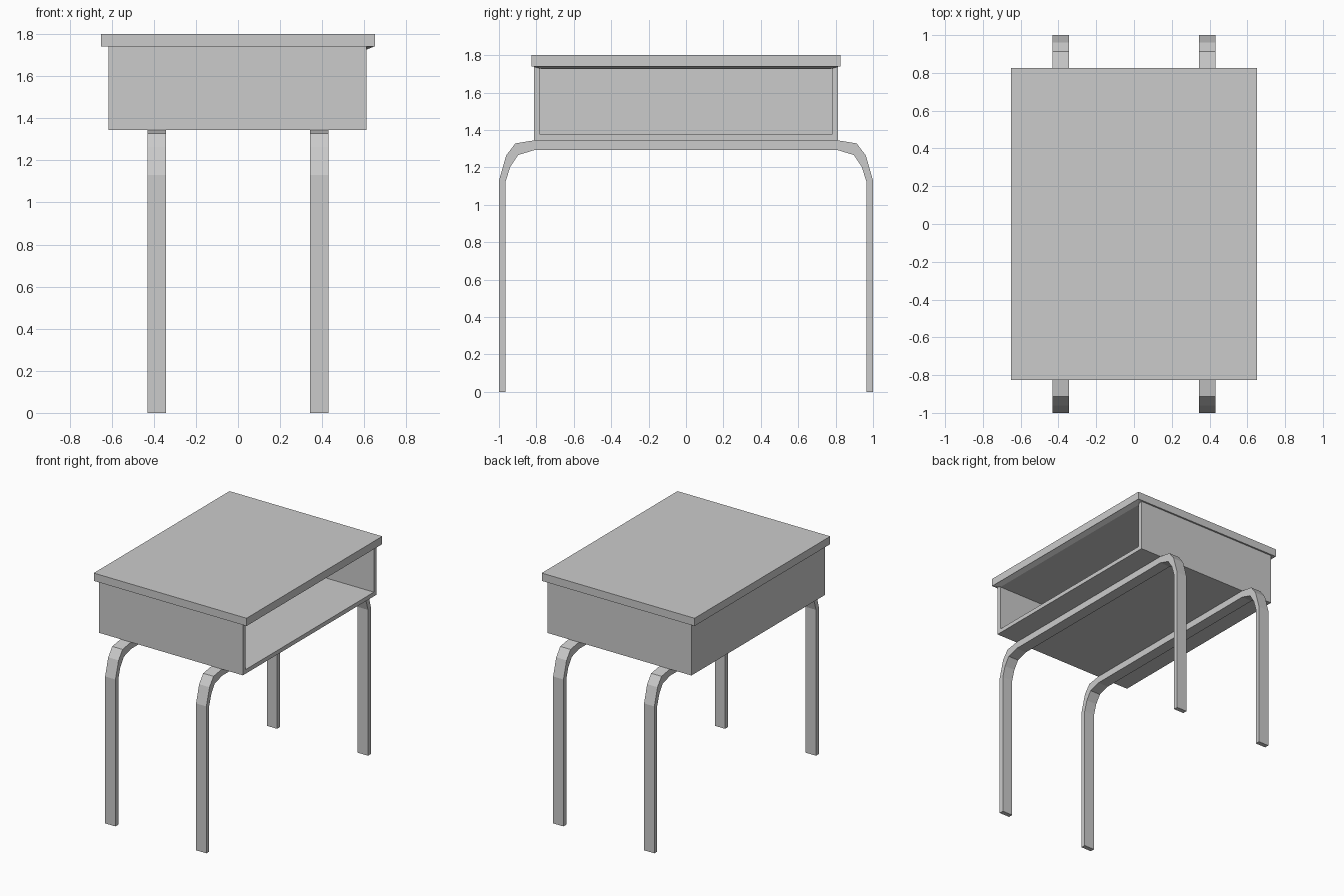
import bpy, bmesh
from mathutils import Matrix, Vector

if "Cube" in bpy.data.objects:
    bpy.data.objects.remove(bpy.data.objects["Cube"])


def add_object(name, bm):
    bmesh.ops.recalc_face_normals(bm, faces=bm.faces)
    mesh = bpy.data.meshes.new(name)
    bm.to_mesh(mesh)
    bm.free()
    obj = bpy.data.objects.new(name, mesh)
    bpy.context.collection.objects.link(obj)
    return obj


def box(lo, hi):
    lo, hi = Vector(lo), Vector(hi)
    bm = bmesh.new()
    mat = Matrix.Translation((lo + hi) / 2) @ Matrix.Diagonal((*(hi - lo), 1))
    bmesh.ops.create_cube(bm, size=1, matrix=mat)
    return bm


# Desktop slab
add_object("desktop", box((-0.65, -0.825, 1.74), (0.65, 0.825, 1.8)))

# Storage box, hollowed out from its open +x side
WALL, CEILING = 0.045, 1.728
bm = box((-0.615, -0.812, 1.345), (0.61, 0.812, 1.74))
bm.normal_update()
mouth = max(bm.faces, key=lambda f: f.calc_center_median().x)
bmesh.ops.inset_region(bm, faces=[mouth], thickness=WALL)
for v in mouth.verts:
    if v.co.z > 1.6:
        v.co.z = CEILING
inner = bmesh.ops.extrude_discrete_faces(bm, faces=[mouth])["faces"][0]
for v in inner.verts:
    v.co.x = -0.615 + WALL
add_object("storage_box", bm)

# Thin sloping lip between the desktop edge and the box opening
bm = bmesh.new()
pts = [(x, s * y, z) for x, y, z in
       ((0.61, 0.812, 1.74), (0.645, 0.82, 1.74), (0.61, 0.77, CEILING - 0.002))
       for s in (-1, 1)]
bmesh.ops.convex_hull(bm, input=[bm.verts.new(p) for p in pts])
add_object("opening_lip", bm)

# Bent flat-bar leg frames: half profile in y/z, mirrored across y
outer = [(1, 0), (1, 1.13), (0.962, 1.263), (0.913, 1.328), (0.81, 1.345)]
inner = [(0.81, 1.293), (0.898, 1.266), (0.94, 1.203), (0.965, 1.122), (0.965, 0)]


def leg_frame(name, x, width=0.088):
    bm = bmesh.new()
    mirrored = lambda side: [(-y, z) for y, z in reversed(side)]
    profile = outer + mirrored(outer) + mirrored(inner) + inner
    face = bm.faces.new([bm.verts.new((x - width / 2, y, z)) for y, z in profile])
    new = bmesh.ops.extrude_face_region(bm, geom=[face])["geom"]
    verts = [g for g in new if isinstance(g, bmesh.types.BMVert)]
    bmesh.ops.translate(bm, verts=verts, vec=(width, 0, 0))
    add_object(name, bm)


leg_frame("left_leg_frame", -0.387)
leg_frame("right_leg_frame", 0.387)
